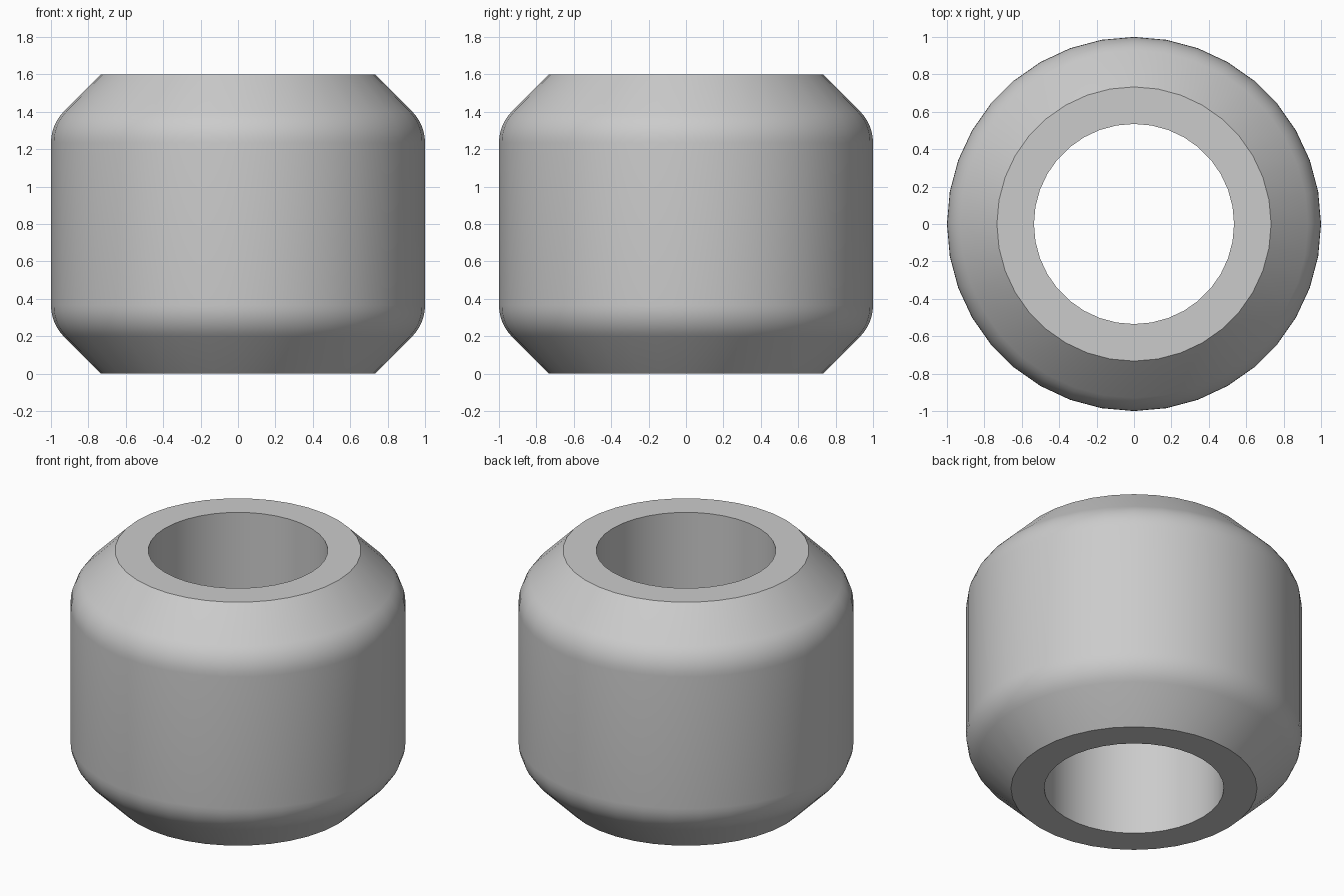
import bpy, bmesh, math

cube = bpy.data.objects.get("Cube")
if cube:
    bpy.data.objects.remove(cube, do_unlink=True)

HEIGHT, OUTER, RIM, BORE = 1.6, 1.0, 0.733, 0.535
FILLET = 0.24      # radius blending the wall into the 45 degree chamfer
SIDES, STEPS = 36, 6

# Plain grey material
grey = bpy.data.materials.new("grey")
grey.use_nodes = True
colour = (0.6, 0.6, 0.6, 1)
grey.diffuse_color = colour
grey.node_tree.nodes["Principled BSDF"].inputs["Base Color"].default_value = colour

# Upper half of the outer profile: wall, rounded shoulder, chamfer, rim
corner_z = HEIGHT - (OUTER - RIM)
arc_z = corner_z - FILLET * math.tan(math.pi / 8)
upper = []
for i in range(STEPS + 1):
    a = math.pi / 4 * i / STEPS
    upper.append((OUTER - FILLET + FILLET * math.cos(a), arc_z + FILLET * math.sin(a)))
upper += [(RIM, HEIGHT), (BORE, HEIGHT)]

# Mirror it to the bottom for a closed cross-section
lower = [(r, HEIGHT - z) for r, z in reversed(upper)]
profile = lower + upper

# Revolve the cross-section around z
bm = bmesh.new()
rings = []
for s in range(SIDES):
    a = 2 * math.pi * s / SIDES
    rings.append([bm.verts.new((r * math.cos(a), r * math.sin(a), z)) for r, z in profile])
n = len(profile)
for s in range(SIDES):
    here, after = rings[s], rings[(s + 1) % SIDES]
    for i in range(n):
        j = (i + 1) % n
        bm.faces.new((here[i], after[i], after[j], here[j]))
bmesh.ops.recalc_face_normals(bm, faces=bm.faces)
mesh = bpy.data.meshes.new("rounded_bushing")
bm.to_mesh(mesh)
bm.free()
mesh.materials.append(grey)

bushing = bpy.data.objects.new("rounded_bushing", mesh)
bpy.context.collection.objects.link(bushing)

# Smooth walls, crisp rim edges
bpy.ops.object.select_all(action='DESELECT')
bushing.select_set(True)
bpy.context.view_layer.objects.active = bushing
bpy.ops.object.shade_smooth_by_angle(angle=math.radians(30))
